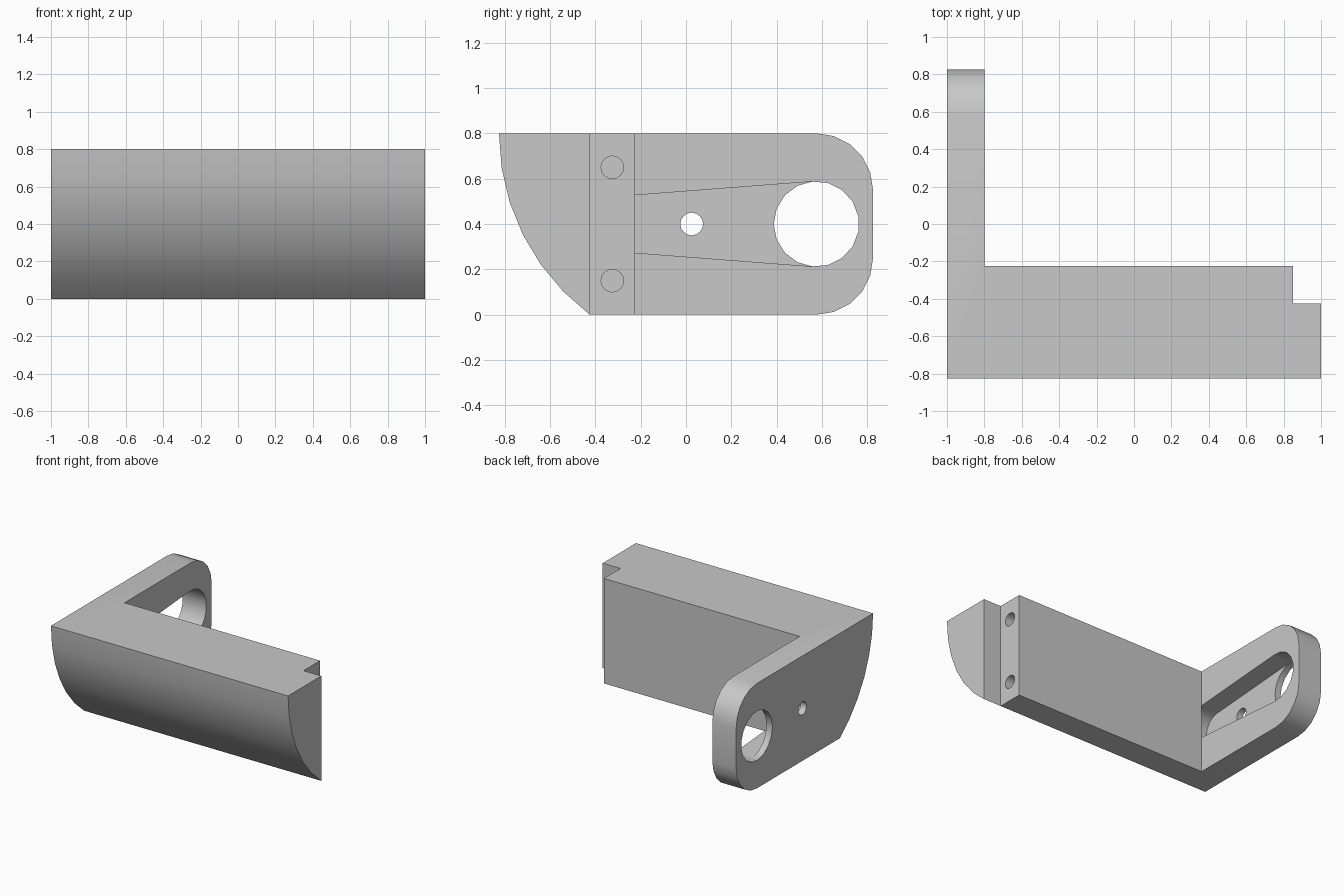
import bpy, bmesh
from math import sin, cos, radians, asin, degrees, acos

if "Cube" in bpy.data.objects:
    bpy.data.objects.remove(bpy.data.objects["Cube"])

grey = bpy.data.materials.new("plain grey")
grey.use_nodes = True
colour = (0.58, 0.58, 0.58, 1)
grey.diffuse_color = colour
grey.node_tree.nodes["Principled BSDF"].inputs["Base Color"].default_value = colour


def arc(cy, cz, r, start, end, steps):
    """Points of an arc in the side (y, z) plane, angles in degrees."""
    angles = [radians(start + (end - start) * i / steps) for i in range(steps + 1)]
    return [(cy + r * cos(a), cz + r * sin(a)) for a in angles]


def extrude(name, profile, x0, x1):
    """Prism of a side profile between two x positions."""
    bm = bmesh.new()
    face = bm.faces.new([bm.verts.new((x0, y, z)) for y, z in profile])
    res = bmesh.ops.extrude_face_region(bm, geom=[face])
    verts = [v for v in res["geom"] if isinstance(v, bmesh.types.BMVert)]
    bmesh.ops.translate(bm, verts=verts, vec=(x1 - x0, 0, 0))
    bmesh.ops.recalc_face_normals(bm, faces=bm.faces)
    mesh = bpy.data.meshes.new(name)
    bm.to_mesh(mesh)
    bm.free()
    mesh.materials.append(grey)
    obj = bpy.data.objects.new(name, mesh)
    bpy.context.collection.objects.link(obj)
    return obj


def combine(target, other, operation):
    """Apply a boolean and drop the second object."""
    mod = target.modifiers.new("boolean", "BOOLEAN")
    mod.operation, mod.solver, mod.object = operation, "EXACT", other
    bpy.context.view_layer.update()
    result = target.evaluated_get(bpy.context.evaluated_depsgraph_get())
    mesh = bpy.data.meshes.new_from_object(result)
    target.modifiers.clear()
    target.data = mesh
    bpy.data.objects.remove(other)


def cut_hole(target, y, z, r, x0, x1, sides):
    ring = arc(y, z, r, 180, 540, sides)[:-1]
    combine(target, extrude("hole_cutter", ring, x0, x1), "DIFFERENCE")


HEIGHT, MID = 0.8, 0.4
FRONT_BOTTOM, BACK = -0.425, -0.225
INNER, STEP = -0.8, 0.85

# Curved front shared by the bar and the arm
front = arc(0.175, HEIGHT, 1.0, 180, 180 + degrees(asin(0.8)), 6)

# Side arm with rounded rear corners
rear = arc(0.575, 0.25, 0.25, -90, 0, 5) + arc(0.575, 0.55, 0.25, 0, 90, 5)
bracket = extrude("bracket", front + rear, -1, INNER)

# Tapered pocket sunk into the inner face of the arm
small, big, big_y = 0.1266, 0.188, 0.575
tangent = degrees(acos((small - big) / (big_y - BACK)))
pocket = arc(BACK, MID, small, tangent, 360 - tangent, 12)
pocket += arc(big_y, MID, big, 360 - tangent, tangent, 1)
combine(bracket, extrude("pocket_cutter", pocket, -0.95, -0.7), "DIFFERENCE")

# Large through hole and small screw hole
cut_hole(bracket, big_y, MID, big, -1.1, -0.7, 17)
cut_hole(bracket, 0.025, MID, 0.05, -1.1, -0.7, 16)

# Long bar with a stepped end and two screw holes in the step
bar = extrude("bar", front + [(BACK, 0), (BACK, HEIGHT)], INNER, 1)
notch = [(FRONT_BOTTOM, -0.1), (0, -0.1), (0, 0.9), (FRONT_BOTTOM, 0.9)]
combine(bar, extrude("notch_cutter", notch, STEP, 1.1), "DIFFERENCE")
for z in (0.15, 0.65):
    cut_hole(bar, -0.325, z, 0.05, STEP - 0.4, 0.95, 16)

# Join into one solid and smooth the curved faces
combine(bracket, bar, "UNION")
bpy.ops.object.select_all(action="DESELECT")
bracket.select_set(True)
bpy.context.view_layer.objects.active = bracket
bpy.ops.object.shade_smooth_by_angle(angle=radians(30))
